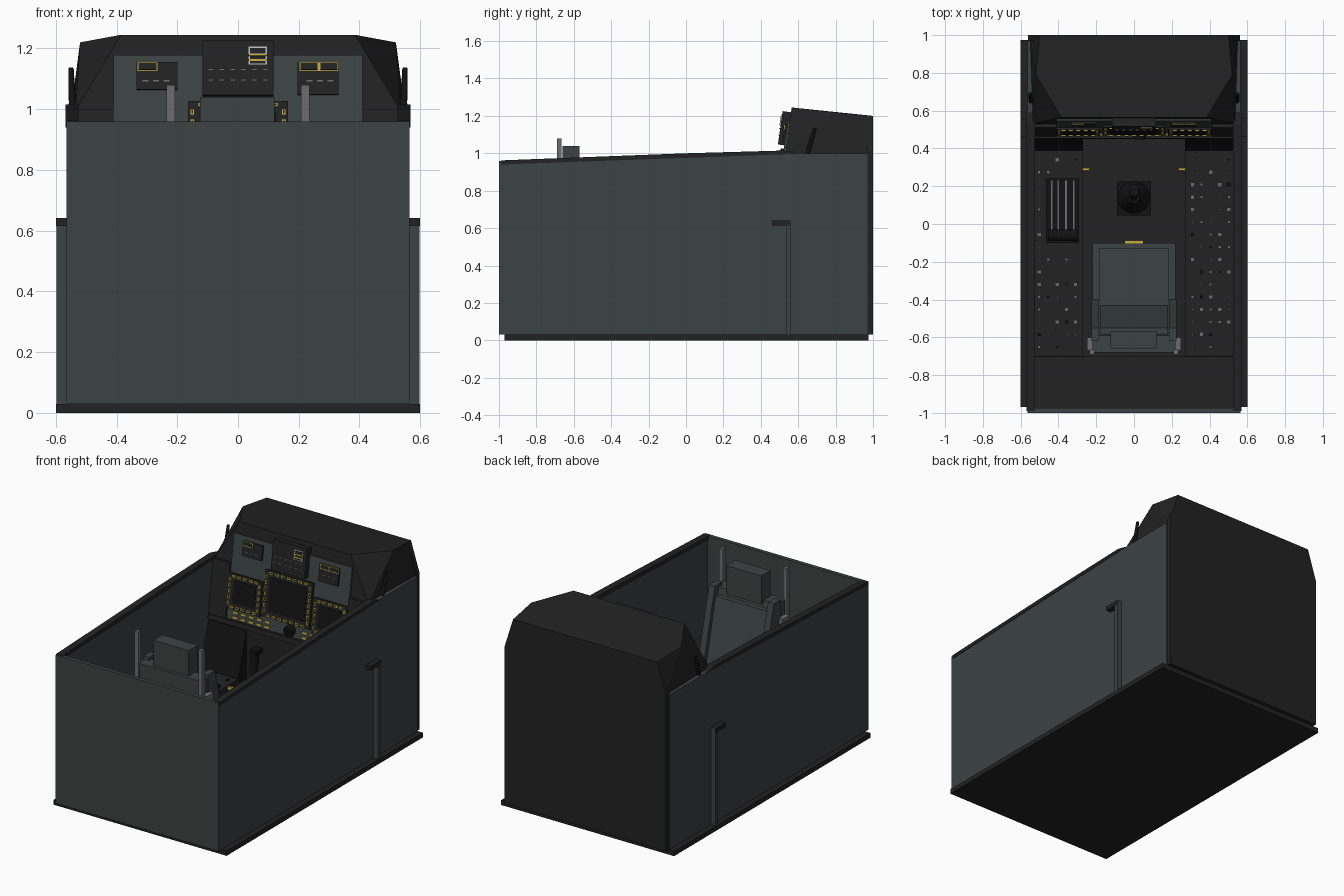
import bpy, bmesh, math, random
from mathutils import Matrix, Vector

random.seed(4)
if "Cube" in bpy.data.objects:
    bpy.data.objects.remove(bpy.data.objects["Cube"])


def material(name, rgb):
    m = bpy.data.materials.new(name)
    m.use_nodes = True
    m.diffuse_color = (*rgb, 1)
    m.node_tree.nodes["Principled BSDF"].inputs["Base Color"].default_value = (*rgb, 1)
    return m


SLATE = material("slate grey", (.045, .056, .055))
DARK = material("charcoal", (.016, .016, .016))
BLACK = material("black", (.006, .006, .006))
YELLOW = material("yellow", (.55, .42, .06))
GREY = material("metal grey", (.15, .15, .16))
WHITE = material("pale grey", (.5, .5, .5))


def finish(name, bm, mat):
    bmesh.ops.recalc_face_normals(bm, faces=bm.faces)
    me = bpy.data.meshes.new(name)
    bm.to_mesh(me)
    bm.free()
    me.materials.append(mat)
    ob = bpy.data.objects.new(name, me)
    bpy.context.collection.objects.link(ob)
    return ob


def boxes(name, mat, items):
    """One object from boxes given as (x0, x1, y0, y1, z0, z1)."""
    bm = bmesh.new()
    for x0, x1, y0, y1, z0, z1 in items:
        bmesh.ops.create_cube(bm, size=1, matrix=Matrix.Translation(
            ((x0 + x1) / 2, (y0 + y1) / 2, (z0 + z1) / 2))
            @ Matrix.Diagonal((x1 - x0, y1 - y0, z1 - z0, 1)))
    return finish(name, bm, mat)


def both(x0, x1, *rest):
    return [(x0, x1, *rest), (-x1, -x0, *rest)]


def extrude_x(name, mat, profile, *spans):
    """Side profile of (y, z) points extruded over each x span."""
    bm = bmesh.new()
    for x0, x1 in spans:
        face = bm.faces.new([bm.verts.new((x0, y, z)) for y, z in profile])
        new = bmesh.ops.extrude_face_region(bm, geom=[face])["geom"]
        bmesh.ops.translate(bm, vec=(x1 - x0, 0, 0),
                            verts=[v for v in new if isinstance(v, bmesh.types.BMVert)])
    return finish(name, bm, mat)


def tube(name, mat, a, b, r0, r1, sides=16):
    a, b = Vector(a), Vector(b)
    d = b - a
    bm = bmesh.new()
    bmesh.ops.create_cone(bm, cap_ends=True, segments=sides, radius1=r0, radius2=r1,
                          depth=d.length, matrix=Matrix.Translation((a + b) / 2)
                          @ d.to_track_quat('Z', 'Y').to_matrix().to_4x4())
    ob = finish(name, bm, mat)
    for p in ob.data.polygons:
        p.use_smooth = len(p.vertices) == 4
    return ob


# Outer tub
boxes("base_plate", DARK, [(-.6, .6, -.97, .975, 0, .03)])
boxes("front_wall", SLATE, [(-.565, .565, -1, -.975, .03, .96)])
WALLS = [(.532, .565), (-.565, -.532)]
extrude_x("side_walls", SLATE, [(-.99, .03), (.97, .03), (.97, 1), (.6, 1), (.2, .985), (-.99, .942)], *WALLS)
extrude_x("wall_rails", DARK, [(-.99, .94), (.2, .983), (.6, .998), (.53, 1.015), (0, 1), (-.99, .962)],
          (.525, .568), (-.568, -.525))
boxes("pole", SLATE, both(.565, .598, .535, .56, .03, .64))
boxes("pole_arm", DARK, both(.565, .6, .46, .56, .615, .642))

# Back wall with chamfered top corners
bm = bmesh.new()
f = bm.faces.new([bm.verts.new((x, .97, z)) for x, z in
                  ((-.56, .03), (.56, .03), (.56, 1.01), (.5, 1.2), (-.5, 1.2), (-.56, 1.01))])
new = bmesh.ops.extrude_face_region(bm, geom=[f])["geom"]
bmesh.ops.translate(bm, vec=(0, .03, 0), verts=[v for v in new if isinstance(v, bmesh.types.BMVert)])
finish("back_wall", bm, DARK)

# Faceted hood above the panel
bm = bmesh.new()
for s in (-1, 1):
    for x, y, z in ((.385, .565, 1.245), (.52, .79, 1.22), (.5, 1, 1.2), (.535, .53, .995), (.55, 1, .995)):
        bm.verts.new((s * x, y, z))
bmesh.ops.convex_hull(bm, input=bm.verts)
finish("hood", bm, DARK)
for s in (-1, 1):
    tube("hood_lever", BLACK, (s * .545, .65, 1), (s * .55, .69, 1.135), .012, .009, 8)

# Instrument panel: pieces lie on one leaning plane
TILT = math.atan(.143)


def on_panel(name, mat, items, depth=.01, lift=0.0):
    """Items are (x centre, z centre, width, height)."""
    bm = bmesh.new()
    for x, z, w, h in items:
        bmesh.ops.create_cube(bm, size=1, matrix=Matrix.Translation((x, .53 + (z - 1) * .143, z))
                              @ Matrix.Rotation(-TILT, 4, 'X')
                              @ Matrix.Translation((0, -lift - depth / 2, 0))
                              @ Matrix.Diagonal((w, depth, h, 1)))
    return finish(name, bm, mat)


def ring(x, z, w, h, n):
    """Bezel keys around a screen."""
    keys = []
    for i in range(n):
        t = (i + .5) / n - .5
        for s in (-1, 1):
            keys += [(x + t * w * .85, z + s * (h / 2 - .014), .024, .014),
                     (x + s * (w / 2 - .014), z + t * h * .85, .014, .02)]
    return keys


on_panel("instrument_panel", SLATE, [(0, .92, .82, .52)])
on_panel("panel_pillars", DARK, [(s * .47, .83, .12, .34) for s in (-1, 1)], .02)
on_panel("panel_lower_bar", DARK, [(0, .655, 1.05, .03)], .03)
SCREENS = [(0, .885, .33, .28, 7), (-.295, .84, .23, .21, 5), (.295, .84, .23, .21, 5)]
on_panel("screen_bezels", DARK, [s[:4] for s in SCREENS], .014, .01)
on_panel("screens", BLACK, [(x, z, w - .075, h - .075) for x, z, w, h, n in SCREENS], .003, .024)
keys = [k for s in SCREENS for k in ring(*s)]
on_panel("bezel_keys", YELLOW, keys, .006, .024)
on_panel("bezel_key_caps", DARK, [(x, z, w - .01, h - .008) for x, z, w, h in keys], .003, .029)
on_panel("upper_plates", DARK, [(-.267, 1.107, .135, .09), (.263, 1.098, .135, .105)], .012, .01)
lamps = [(-.298, 1.137, .066, .03), (.234, 1.137, .064, .03), (.299, 1.137, .064, .03)]
on_panel("upper_lamp_frames", YELLOW, lamps, .004, .022)
on_panel("upper_lamps", DARK, [(x, z, w - .008, h - .008) for x, z, w, h in lamps], .003, .025)
on_panel("upper_plate_marks", GREY, [(s * .27 + i * .035, 1.09, .02, .004)
                                     for s in (-1, 1) for i in (-1, 0, 1)], .004, .021)
on_panel("centre_control_box", DARK, [(0, 1.13, .235, .18)], .045)
on_panel("control_display_frame", WHITE, [(.065, 1.17, .06, .06)], .004, .045)
on_panel("control_display_stripes", YELLOW, [(.065, 1.155, .06, .006), (.065, 1.172, .06, .006)], .004, .047)
on_panel("control_display", DARK, [(.065, 1.185, .05, .018), (.065, 1.163, .05, .01), (.065, 1.147, .05, .008)],
         .003, .048)
on_panel("control_keys", GREY, [(-.09 + i * .036, z, .018, .005) for i in range(6) for z in (1.09, 1.125)],
         .005, .045)
on_panel("lower_switches", YELLOW, [(s * (.13 + i * .055), z, .035, .014)
                                    for s in (-1, 1) for i in range(5) for z in (.685, .715)], .008, .01)
tube("round_gauge", BLACK, (.03, .49, .71), (.03, .45, .705), .035, .032)

# Floor, side consoles and rear deck
boxes("floor", DARK, [(-.53, .53, -.97, .97, .03, .06)])
boxes("side_consoles", DARK, both(.27, .532, -.7, .39, .06, .355))
boxes("rear_deck", DARK, [(-.532, .532, -.98, -.7, .06, .35)])
boxes("console_end_trim", BLACK, both(.27, .53, -.705, -.698, .35, .358))
extrude_x("console_front_slope", BLACK, [(.39, .33), (.39, .36), (.47, .63), (.5, .63), (.5, .33)],
          (.27, .532), (-.532, -.27))
boxes("footwell_back", DARK, [(-.27, .27, .47, .5, .06, .66)])

# Console switches in rows, leaving room for the throttle
switches, knobs = [], []
for s in (-1, 1):
    for row in range(16):
        y = -.65 + row * .066
        for col in range(5):
            x = s * (.31 + col * .048)
            throttle = s < 0 and -.13 < y < .27 and col < 4
            if throttle or random.random() < .3:
                continue
            w = random.choice((.005, .008, .011))
            (knobs if random.random() < .2 else switches).append((x - w, x + w, y - w, y + w, .35, .362 + w))
boxes("console_switches", GREY, switches)
boxes("console_knobs", BLACK, knobs)

# Throttle
boxes("throttle_base", BLACK, [(-.465, -.29, -.1, .24, .35, .375)])
boxes("throttle_tracks", GREY, [(x - .004, x + .004, -.04, .23, .37, .38) for x in (-.435, -.4, -.36, -.32)])
boxes("throttle_arms", DARK, [(x - .012, x + .012, -.075, -.045, .37, .45) for x in (-.41, -.34)])
tube("throttle_grip", BLACK, (-.452, -.06, .46), (-.3, -.06, .46), .03, .03)

# Control stick
boxes("stick_plate", BLACK, [(-.09, .09, .045, .225, .06, .08)])
tube("stick_boot", BLACK, (0, .14, .08), (0, .14, .2), .085, .03)
tube("stick_shaft", DARK, (0, .14, .18), (0, .15, .56), .018, .016)
tube("stick_grip", BLACK, (0, .15, .55), (0, .17, .68), .022, .028)
boxes("stick_head", BLACK, [(-.025, .025, .15, .21, .67, .7)])
boxes("pull_handles", YELLOW, both(.235, .27, .283, .297, .33, .35))

# Seat
boxes("seat_base", SLATE, [(-.22, .22, -.66, -.1, .06, .3)])
boxes("seat_cushion", SLATE, [(-.185, .185, -.45, -.13, .3, .34)])
extrude_x("seat_back", SLATE, [(-.46, .3), (-.59, .88), (-.68, .88), (-.68, .3)], (-.22, .22))
extrude_x("back_cushion", SLATE, [(-.43, .33), (-.55, .84), (-.59, .84), (-.47, .33)], (-.18, .18))
extrude_x("seat_side_frames", SLATE, [(-.4, .3), (-.55, .9), (-.62, .9), (-.62, .3)],
          (.185, .225), (-.225, -.185))
boxes("headrest", SLATE, [(-.125, .12, -.66, -.57, .86, 1.04)])
boxes("seat_rails", GREY, both(.208, .235, -.69, -.665, .3, 1.08))
boxes("seat_rail_brackets", GREY, both(.215, .25, -.67, -.6, .74, .79))
boxes("seat_pull", YELLOW, [(-.05, .05, -.105, -.088, .3, .325)])
boxes("seat_pull_stripe", BLACK, [(-.052, .052, -.106, -.087, .309, .316)])
